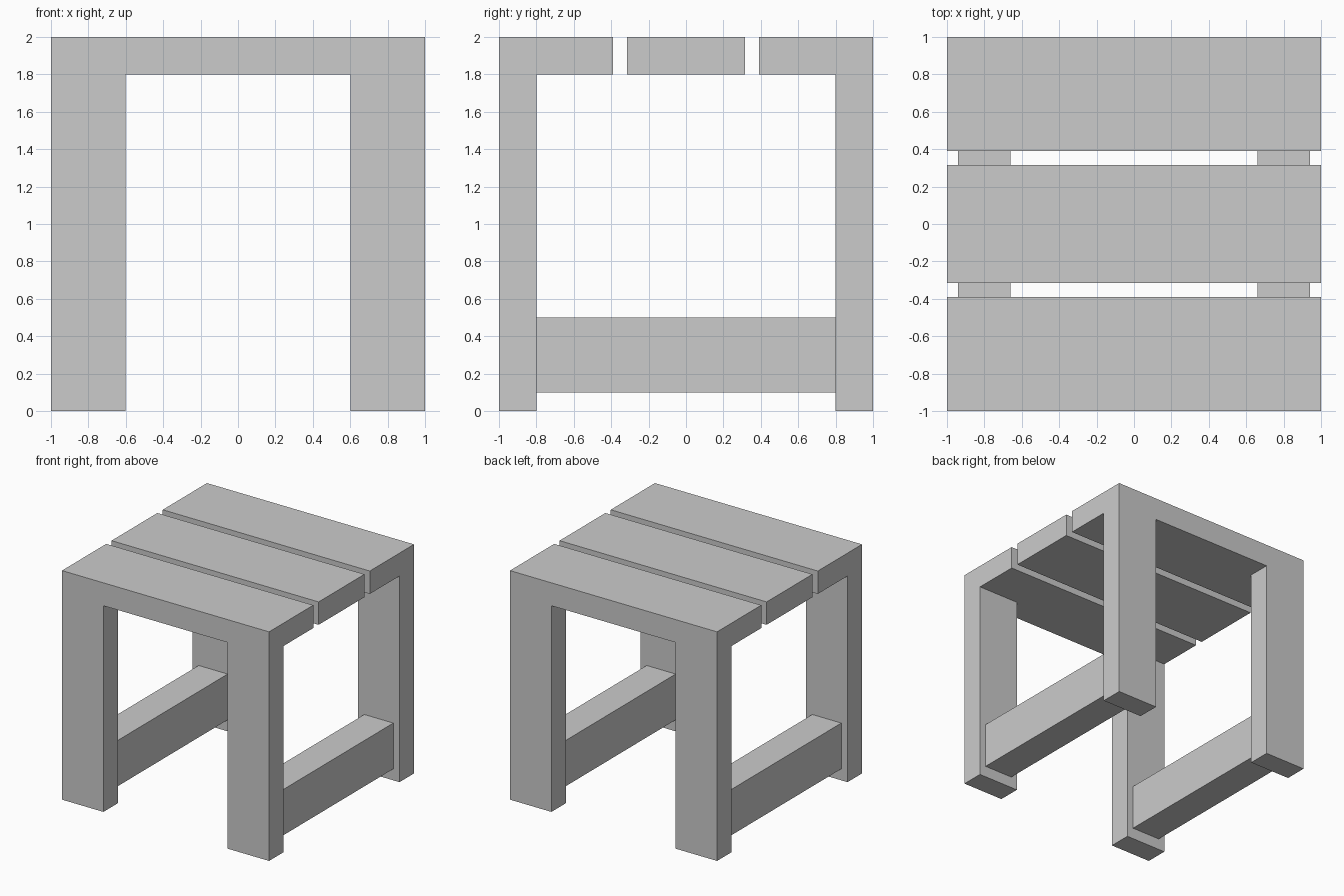
import bpy

if "Cube" in bpy.data.objects:
    bpy.data.objects.remove(bpy.data.objects["Cube"])


def box(name, x, y, z):
    """Add a box spanning the given (min, max) ranges."""
    spans = (x, y, z)
    bpy.ops.mesh.primitive_cube_add(size=1, location=[(a + b) / 2 for a, b in spans])
    obj = bpy.context.object
    obj.name = name
    obj.scale = [b - a for a, b in spans]
    bpy.ops.object.transform_apply(location=False, rotation=False, scale=True)
    return obj


def mirrored(lo, hi, sign):
    return tuple(sorted((lo * sign, hi * sign)))


# Seat: three planks with narrow gaps
for name, y in (("front", (-1, -0.39)), ("middle", (-0.316, 0.316)), ("back", (0.39, 1))):
    box(f"{name}_seat_plank", (-1, 1), y, (1.8, 2))

for side, sx in (("left", -1), ("right", 1)):
    # Legs at the corners
    for end, sy in (("front", -1), ("back", 1)):
        box(f"{end}_{side}_leg", mirrored(0.6, 1, sx), mirrored(0.8, 1, sy), (0, 1.8))
    # Low side rail between front and back legs
    box(f"{side}_side_rail", mirrored(0.66, 0.94, sx), (-0.8, 0.8), (0.1, 0.5))
